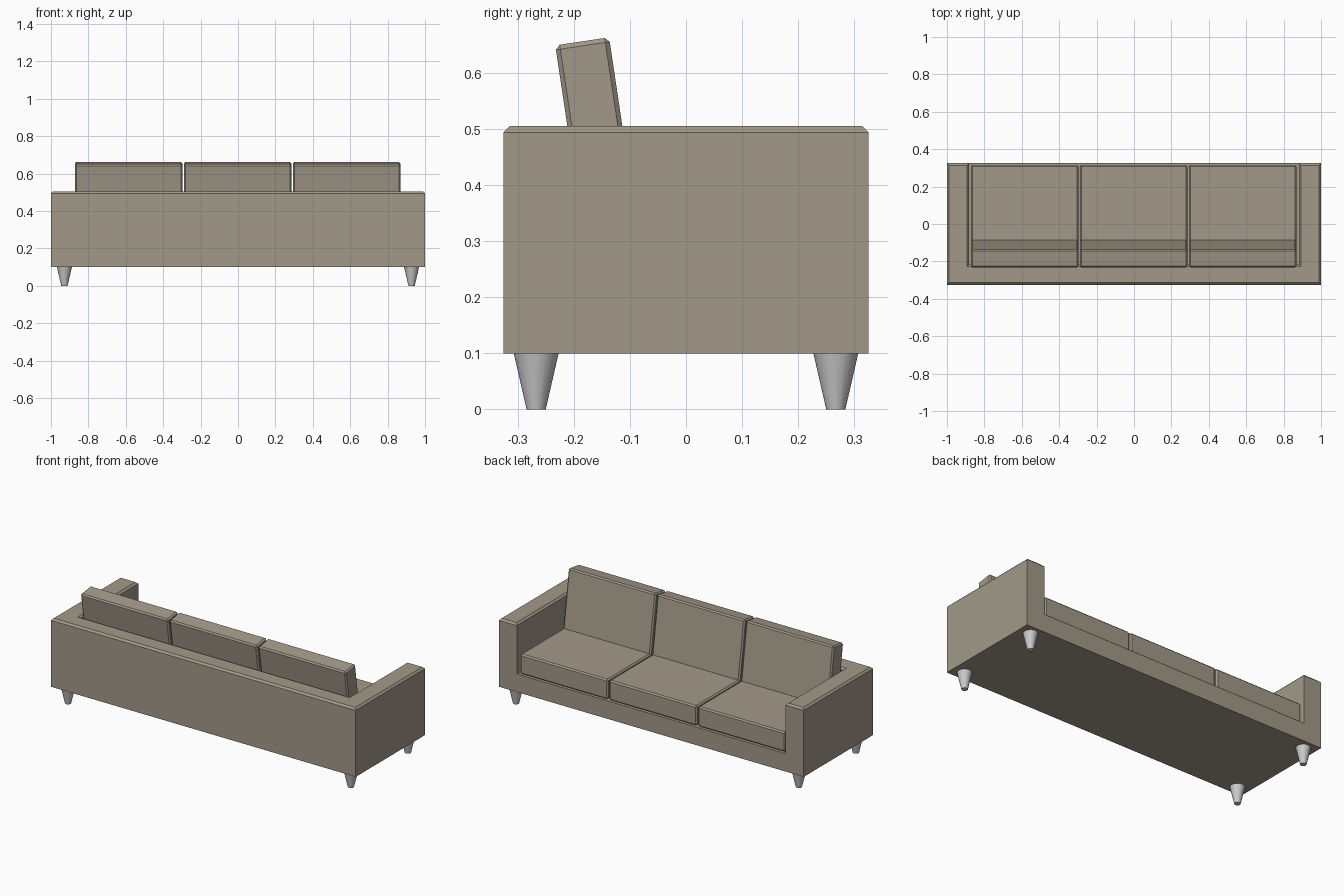
import bpy, bmesh, math
from mathutils import Matrix, Vector

if "Cube" in bpy.data.objects:
    bpy.data.objects.remove(bpy.data.objects["Cube"])

fabric = bpy.data.materials.new("fabric")
fabric.diffuse_color = (0.36, 0.32, 0.25, 1)
fabric.use_nodes = True
fabric.node_tree.nodes["Principled BSDF"].inputs["Base Color"].default_value = fabric.diffuse_color


def add_object(name, bm, mat=None):
    bmesh.ops.recalc_face_normals(bm, faces=bm.faces)
    me = bpy.data.meshes.new(name)
    bm.to_mesh(me)
    bm.free()
    ob = bpy.data.objects.new(name, me)
    bpy.context.collection.objects.link(ob)
    if mat:
        me.materials.append(mat)
    return ob


# Frame: back, two arms and deck in one shell, top edges chamfered
def frame():
    X, Y, xi, yi = 1.0, 0.325, 0.882, -0.217
    z0, zd, z1 = 0.1, 0.207, 0.505
    bm = bmesh.new()

    def ring(x, ya, yb, z):
        return [bm.verts.new(p) for p in
                ((-x, ya, z), (x, ya, z), (x, yb, z), (-x, yb, z))]

    ob_, ot = ring(X, -Y, Y, z0), ring(X, -Y, Y, z1)
    ib, it = ring(xi, yi, Y, zd), ring(xi, yi, Y, z1)
    bm.faces.new(ob_)
    bm.faces.new(ib)
    for a, b in ((0, 1), (1, 2), (3, 0)):
        bm.faces.new((ob_[a], ob_[b], ot[b], ot[a]))
        bm.faces.new((ib[a], ib[b], it[b], it[a]))
    bm.faces.new((ob_[3], ob_[2], ot[2], it[2], ib[2], ib[3], it[3], ot[3]))
    bm.faces.new((ot[0], ot[1], ot[2], it[2], it[1], it[0], it[3], ot[3]))
    bmesh.ops.recalc_face_normals(bm, faces=bm.faces)
    edges = [e for e in bm.edges if all(v.co.z > z1 - 1e-4 for v in e.verts)]
    bmesh.ops.bevel(bm, geom=edges, offset=0.011, segments=1,
                    profile=0.5, affect='EDGES')
    add_object("sofa_frame", bm, fabric)


# Cushion: chamfered block, tilted about x
def cushion(name, size, centre, tilt=0.0):
    bm = bmesh.new()
    bmesh.ops.create_cube(bm, size=1)
    bmesh.ops.scale(bm, vec=size, verts=bm.verts)
    bmesh.ops.bevel(bm, geom=bm.edges[:], offset=0.008, segments=1,
                    profile=0.5, affect='EDGES')
    ob = add_object(name, bm, fabric)
    ob.location = centre
    ob.rotation_euler.x = tilt


frame()

tilt = math.radians(8.5)
back_h, back_t = 0.36, 0.097
# hang the back cushion from the centre of its top face
top_mid = Vector((0, -0.185, 0.656))
back_mid = top_mid - Matrix.Rotation(tilt, 3, 'X') @ Vector((0, 0, back_h / 2))
for i, side in enumerate(("right", "middle", "left")):
    x = -0.002 + (i - 1) * 0.583
    cushion("seat_cushion_" + side, (0.575, 0.53, 0.118), (x, 0.05, 0.266))
    cushion("back_cushion_" + side, (0.575, back_t, back_h),
            (x, back_mid.y, back_mid.z), tilt)

# Tapered round legs
for sx in (-1, 1):
    for sy in (-1, 1):
        bm = bmesh.new()
        bmesh.ops.create_cone(bm, cap_ends=True, segments=16, radius1=0.017,
                              radius2=0.04, depth=0.1)
        for f in bm.faces:
            f.smooth = len(f.verts) == 4
        for e in bm.edges:
            e.smooth = all(f.smooth for f in e.link_faces)
        leg = add_object(("back" if sy < 0 else "front") + "_leg_"
                         + ("right" if sx < 0 else "left"), bm)
        leg.location = (sx * 0.928, sy * 0.267, 0.05)
